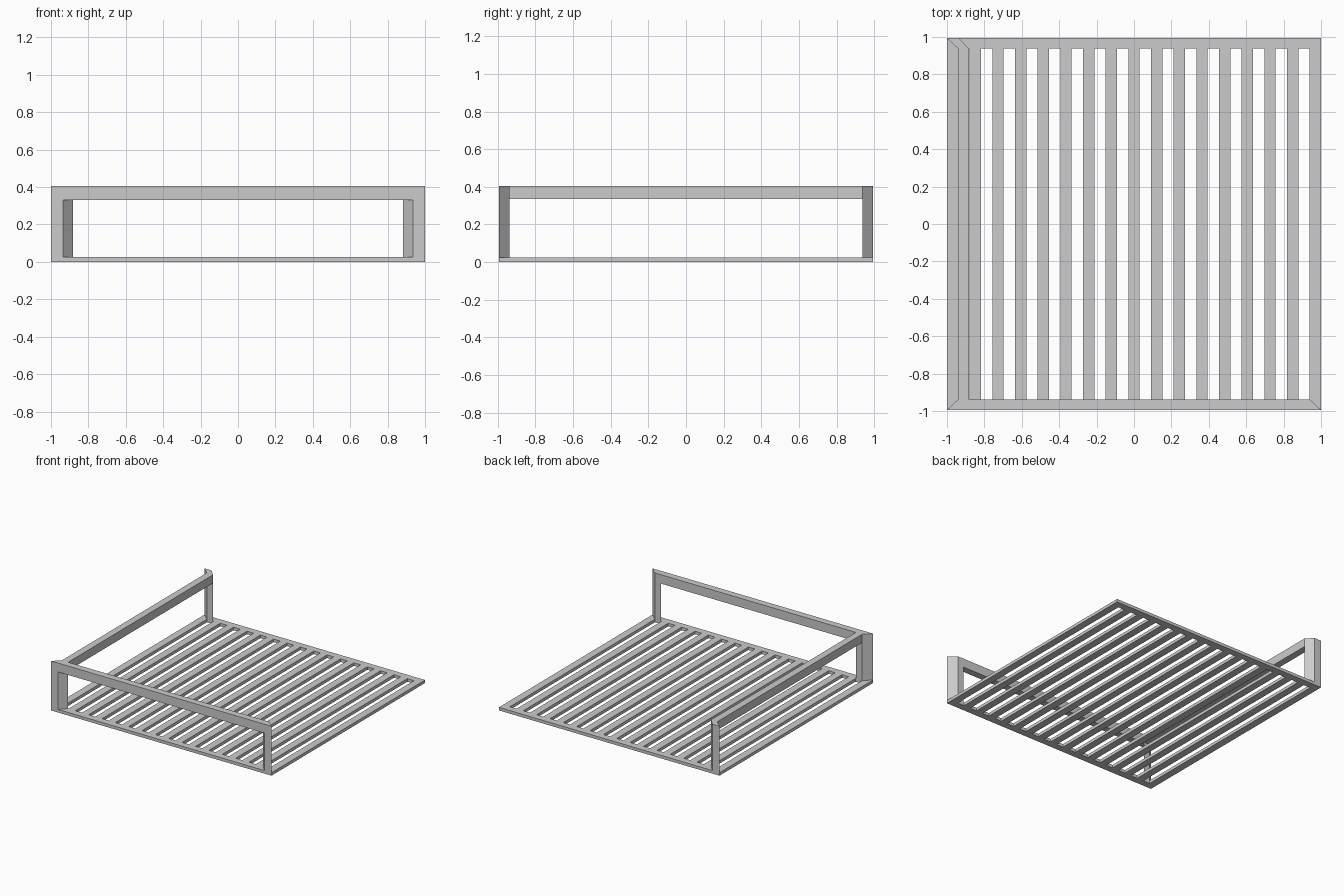
import bpy, bmesh

if "Cube" in bpy.data.objects:
    bpy.data.objects.remove(bpy.data.objects["Cube"])

W, D = 1.0, 0.994          # half width, half depth
DI = 0.938                 # inner y of the border strips
BASE, TOP = 0.025, 0.405   # slat deck top, rail top
XO, XI, XP, XQ = 1.0, 0.94, 0.936, 0.883  # post corners: outer/inner, front/back


def finish(name, bm):
    bmesh.ops.recalc_face_normals(bm, faces=bm.faces)
    mesh = bpy.data.meshes.new(name)
    bm.to_mesh(mesh)
    bm.free()
    ob = bpy.data.objects.new(name, mesh)
    bpy.context.collection.objects.link(ob)
    return ob


def loft(name, ring_a, ring_b):
    """Solid between two matching outlines."""
    bm = bmesh.new()
    a = [bm.verts.new(p) for p in ring_a]
    b = [bm.verts.new(p) for p in ring_b]
    n = len(a)
    bm.faces.new(a)
    bm.faces.new(b)
    for i in range(n):
        j = (i + 1) % n
        bm.faces.new((a[i], a[j], b[j], b[i]))
    return finish(name, bm)


def prism(name, plan, z0, z1):
    return loft(name, [(x, y, z0) for x, y in plan], [(x, y, z1) for x, y in plan])


# Slatted deck: 17 slats and 16 slots of equal width, closed by two border strips
COLS = 33
xs = [-W + 2 * W * i / COLS for i in range(COLS + 1)]
ys = [-D, -DI, DI, D]
bm = bmesh.new()
grid = [[bm.verts.new((x, y, 0)) for y in ys] for x in xs]
for i in range(COLS):
    for j in range(3):
        if j == 1 and i % 2:
            continue
        bm.faces.new((grid[i][j], grid[i + 1][j], grid[i + 1][j + 1], grid[i][j + 1]))
deck = bmesh.ops.extrude_face_region(bm, geom=bm.faces[:])
for v in deck["geom"]:
    if isinstance(v, bmesh.types.BMVert):
        v.co.z = BASE
finish("slatted_deck", bm)


# Front frame: rail and two posts in one arch, with posts slanting inward to the back
def arch(y, outer, inner, under):
    half = [(outer, BASE), (outer, TOP)]
    hole = [(inner, under), (inner, BASE)]
    pts = half + [(-x, z) for x, z in reversed(half)]
    pts += [(-x, z) for x, z in reversed(hole)] + hole
    return [(x, y, z) for x, z in pts]


loft("front_frame", arch(-D, XO, XP, 0.332), arch(-DI, XI, XQ, 0.332))

# Left side rail running back from the front frame to the rear post
prism("left_rail", [(-XI, -DI), (-XQ, -DI), (-XQ, DI), (-XI, DI)], 0.336, TOP)

# Slanted post at the back left corner
prism("back_left_post", [(-XO, D), (-XP, D), (-XQ, DI), (-XI, DI)], BASE, TOP)
